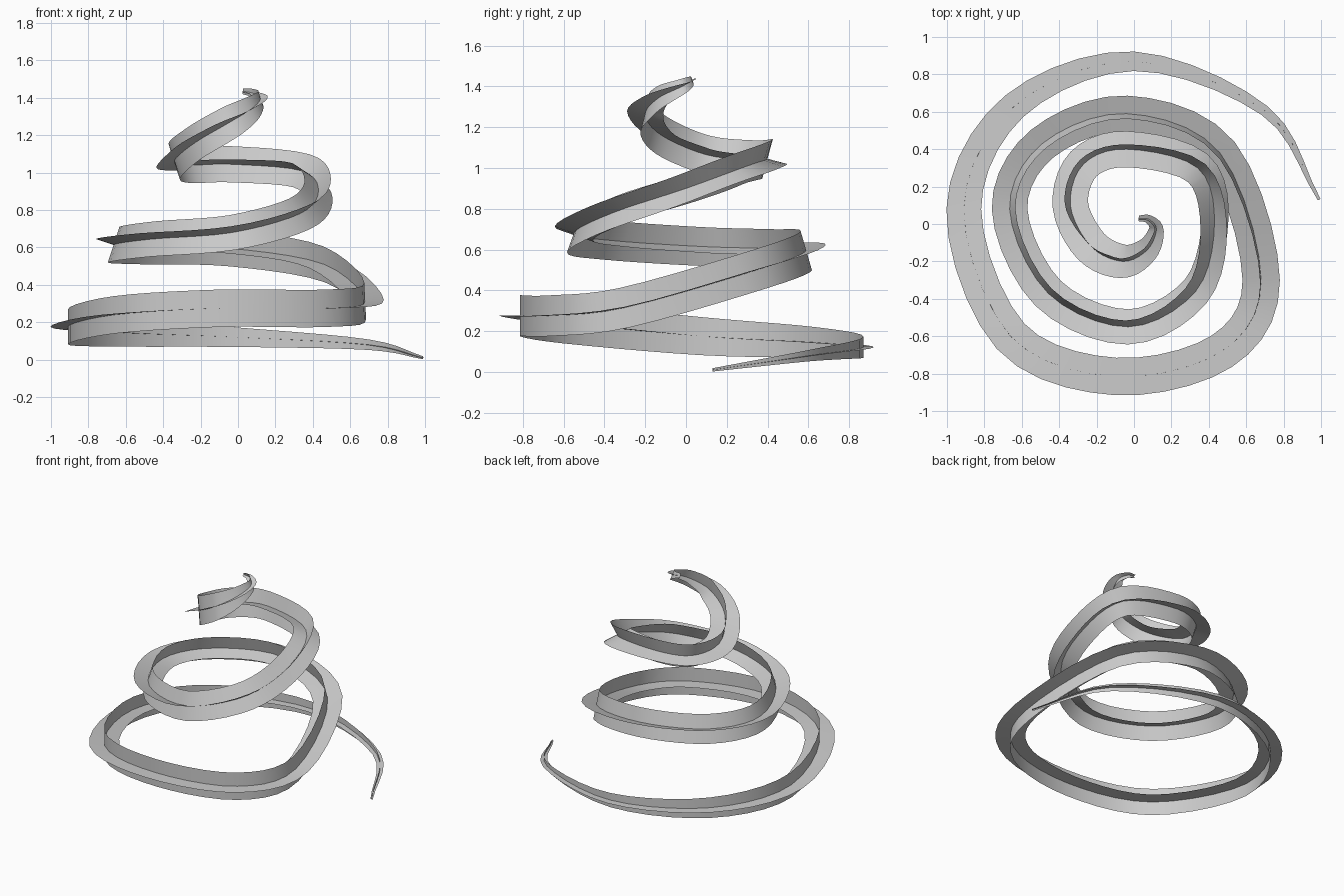
import bpy, bmesh
from math import radians, cos, sin
from mathutils import Vector

if "Cube" in bpy.data.objects:
    bpy.data.objects.remove(bpy.data.objects["Cube"])

# Spiral path: x, y, z, blade half width, roll in degrees
PATH = [
    (0.99, 0.13, 0.01, 0.008, 0), (0.70, 0.605, 0.08, 0.028, 0),
    (0.00, 0.87, 0.12, 0.052, 0), (-0.64, 0.63, 0.145, 0.075, 0),
    (-0.91, 0.08, 0.175, 0.093, 0), (-0.66, -0.60, 0.24, 0.10, 0),
    (-0.10, -0.815, 0.275, 0.10, 0), (0.47, -0.68, 0.275, 0.10, 0),
    (0.68, -0.30, 0.315, 0.10, 3), (0.46, 0.38, 0.51, 0.10, 12),
    (-0.04, 0.59, 0.595, 0.10, 16), (-0.49, 0.43, 0.605, 0.10, 18),
    (-0.665, 0.08, 0.615, 0.10, 18), (-0.46, -0.37, 0.645, 0.10, 18),
    (-0.03, -0.55, 0.68, 0.10, 20), (0.33, -0.36, 0.78, 0.10, 32),
    (0.43, 0.00, 0.90, 0.10, 48), (0.34, 0.30, 1.01, 0.10, 65),
    (-0.04, 0.40, 1.045, 0.10, 75), (-0.27, 0.32, 1.04, 0.10, 73),
    (-0.34, 0.10, 1.065, 0.10, 73), (-0.23, -0.12, 1.16, 0.098, 90),
    (-0.06, -0.20, 1.26, 0.092, 103), (0.07, -0.14, 1.34, 0.068, 108),
    (0.12, -0.03, 1.395, 0.042, 110), (0.08, 0.025, 1.425, 0.025, 110),
    (0.025, 0.03, 1.435, 0.016, 110),
]
STEPS = 5


def catmull(a, b, c, d, t):
    return [0.5 * (2 * q + (r - p) * t + (2 * p - 5 * q + 4 * r - s) * t * t
                   + (3 * q - p - 3 * r + s) * t ** 3)
            for p, q, r, s in zip(a, b, c, d)]


def extend(a, b):
    return tuple(2 * p - q for p, q in zip(a, b))


# Smooth sampling of the path
pts = [extend(PATH[0], PATH[1])] + PATH + [extend(PATH[-1], PATH[-2])]
samples = []
for i in range(1, len(pts) - 2):
    for k in range(STEPS):
        samples.append(catmull(*pts[i - 1:i + 3], k / STEPS))
samples.append(list(PATH[-1]))


def ribbon(name, turn):
    """Flat blade swept along the spiral, rolled by an extra angle."""
    bm = bmesh.new()
    last = None
    for i, s in enumerate(samples):
        a, b = samples[max(i - 1, 0)], samples[min(i + 1, len(samples) - 1)]
        tan = (Vector(b[:3]) - Vector(a[:3])).normalized()
        out = tan.cross(Vector((0, 0, 1))).normalized()
        up = out.cross(tan)
        ang = radians(s[4] + turn)
        side = (out * cos(ang) + up * sin(ang)) * s[3]
        c = Vector(s[:3])
        row = [bm.verts.new(c - side), bm.verts.new(c), bm.verts.new(c + side)]
        if last:
            for j in range(2):
                bm.faces.new((last[j], last[j + 1], row[j + 1], row[j]))
        last = row
    for f in bm.faces:
        f.smooth = True
    # rest the lowest edge on the floor
    mesh = bpy.data.meshes.new(name)
    bm.to_mesh(mesh)
    bm.free()
    obj = bpy.data.objects.new(name, mesh)
    bpy.context.collection.objects.link(obj)


# Two crossed blades make the plus-shaped section
ribbon("spiral_flat_blade", 0)
ribbon("spiral_upright_blade", 90)
